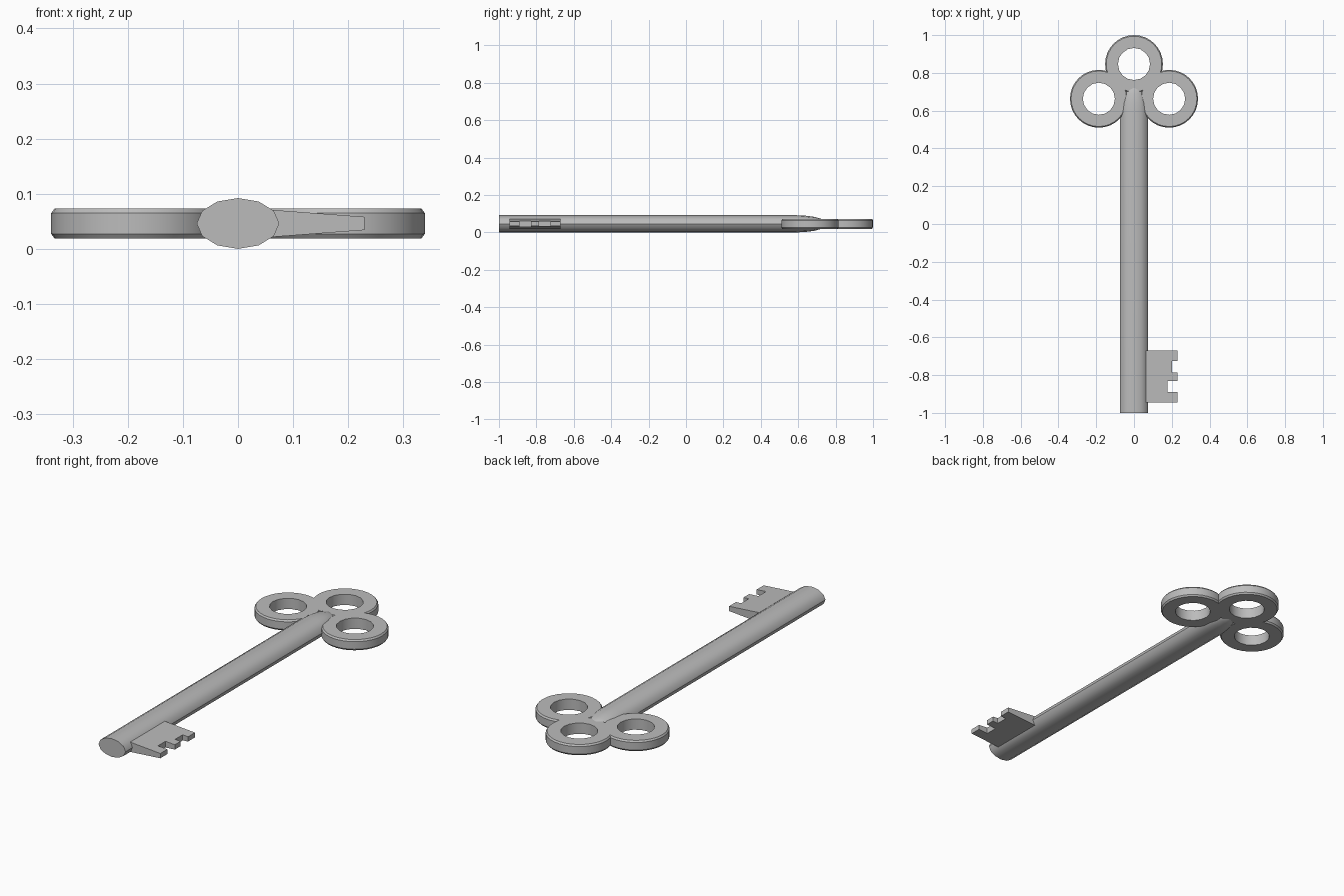
import bpy, bmesh
from math import sin, cos, pi, radians

cube = bpy.data.objects.get("Cube")
if cube:
    bpy.data.objects.remove(cube, do_unlink=True)

MID = 0.046  # height of the key's middle plane

steel = bpy.data.materials.new("grey_steel")
steel.use_nodes = True
colour = (0.5, 0.5, 0.5, 1)
steel.diffuse_color = colour
steel.node_tree.nodes["Principled BSDF"].inputs["Base Color"].default_value = colour


def finish(name, bm, angle=35):
    bmesh.ops.recalc_face_normals(bm, faces=bm.faces)
    mesh = bpy.data.meshes.new(name)
    bm.to_mesh(mesh)
    bm.free()
    obj = bpy.data.objects.new(name, mesh)
    bpy.context.collection.objects.link(obj)
    mesh.materials.append(steel)
    bpy.ops.object.select_all(action='DESELECT')
    obj.select_set(True)
    bpy.context.view_layer.objects.active = obj
    bpy.ops.object.shade_smooth_by_angle(angle=radians(angle))
    return obj


def skin(bm, a, b):
    n = len(a)
    for i in range(n):
        bm.faces.new((a[i], a[(i + 1) % n], b[(i + 1) % n], b[i]))


# Shaft: oval tube with a rounded end that sinks into the rings
def shaft():
    bm = bmesh.new()
    loops = []
    for y, s in ((-1, 1), (0.59, 1), (0.64, 0.94), (0.69, 0.8), (0.72, 0.6), (0.735, 0.35)):
        loops.append([bm.verts.new((0.075 * s * cos(i * pi / 6), y, MID + 0.046 * s * sin(i * pi / 6)))
                      for i in range(12)])
    for a, b in zip(loops, loops[1:]):
        skin(bm, a, b)
    bm.faces.new(loops[0])
    bm.faces.new(loops[-1])
    finish("shaft", bm)


# Bow ring: chamfered round outside, sixteen-sided hole
def ring(name, x, y):
    bm = bmesh.new()
    n, half, outer, hole = 32, 0.027, 0.153, 0.085
    section = ((hole, -half), (outer - 0.006, -half), (outer, 0.008 - half),
               (outer, half - 0.008), (outer - 0.006, half), (hole, half))
    loops = []
    for r, z in section:
        loop = []
        for i in range(n):
            k = cos(pi / 16) if r == hole and i % 2 else 1
            t = 2 * pi * i / n
            loop.append(bm.verts.new((x + r * k * cos(t), y + r * k * sin(t), MID + z)))
        loops.append(loop)
    for i in range(len(loops)):
        skin(bm, loops[i - 1], loops[i])
    finish(name, bm)


# Bit: notched plate that thins towards its teeth
def bit():
    outline = ((0.05, -0.67), (0.23, -0.67), (0.23, -0.725), (0.2, -0.725),
               (0.2, -0.785), (0.23, -0.785), (0.23, -0.83), (0.178, -0.83),
               (0.178, -0.89), (0.23, -0.89), (0.23, -0.945), (0.05, -0.945))
    bm = bmesh.new()
    sides = [[bm.verts.new((x, y, MID + s * (0.012 + 0.075 * (0.23 - x)))) for x, y in outline]
             for s in (-1, 1)]
    skin(bm, *sides)
    for side in sides:
        bm.faces.new(side)
    finish("bit", bm, 20)


shaft()
ring("back_ring", 0, 0.847)
for name, side in (("left_ring", 1), ("right_ring", -1)):
    ring(name, side * 0.186, 0.663)
bit()
